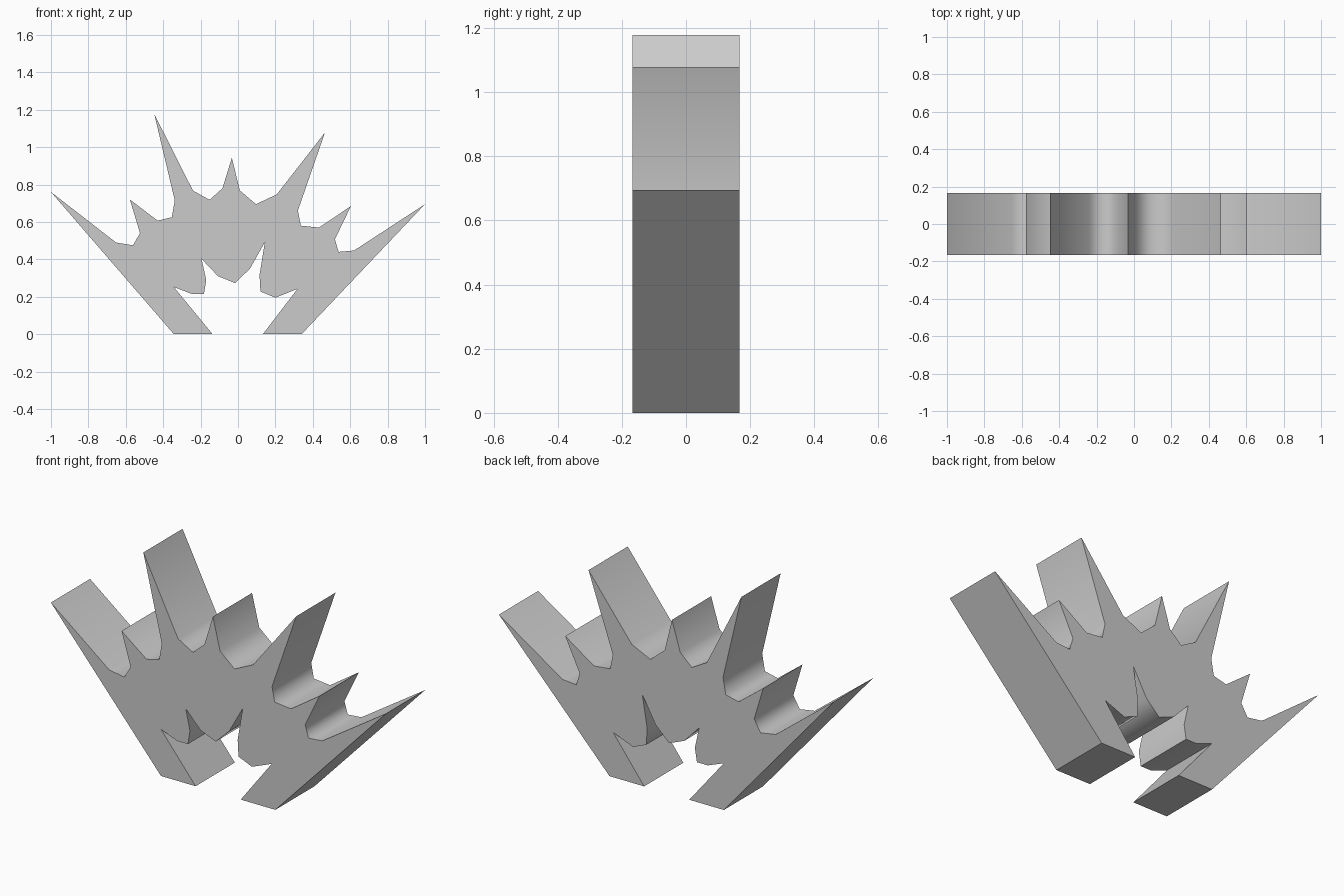
import bpy, bmesh, math
from mathutils import Vector

if "Cube" in bpy.data.objects:
    bpy.data.objects.remove(bpy.data.objects["Cube"])

HALF_DEPTH = 0.167

# Outline in the front view (x, z), clockwise from the left foot
outline = [
    # left outer edge, then the spiked crown
    (-.343, 0), (-1, .76), (-.652, .49), (-.562, .475), (-.524, .54),
    (-.578, .72), (-.43, .607), (-.354, .625), (-.338, .715),
    (-.448, 1.178), (-.241, .768), (-.152, .718), (-.083, .78),
    (-.033, .943), (.01, .768), (.096, .695), (.207, .747),
    (.465, 1.078), (.32, .66), (.336, .58), (.433, .57),
    (.604, .685), (.518, .507), (.538, .44), (.62, .447),
    (1, .695),
    # right foot, lower notches, left foot
    (.34, 0), (.133, 0), (.318, .242), (.2, .195), (.12, .228),
    (.115, .317), (.144, .493), (.064, .35), (-.016, .273),
    (-.107, .31), (-.195, .403), (-.17, .29), (-.182, .215),
    (-.247, .215), (-.343, .252), (-.136, 0),
]

bm = bmesh.new()
n = len(outline)
front = [bm.verts.new((x, -HALF_DEPTH, z)) for x, z in outline]
back = [bm.verts.new((x, HALF_DEPTH, z)) for x, z in outline]

# Flat front and back
bm.faces.new(front)
bm.faces.new(back[::-1])

# Side walls, smooth in the rounded valleys
for i in range(n):
    j = (i + 1) % n
    bm.faces.new((front[i], back[i], back[j], front[j])).smooth = True
bmesh.ops.recalc_face_normals(bm, faces=bm.faces)

# Sharp rims, spike tips and feet
for e in bm.edges:
    e.smooth = all(f.smooth for f in e.link_faces)
for i in range(n):
    p, a, b = (Vector(outline[k % n]) for k in (i, i - 1, i + 1))
    turn = (p - a).angle(b - p)
    if turn > math.radians(80) or p.y < 0.01:
        bm.edges.get((front[i], back[i])).smooth = False

mesh = bpy.data.meshes.new("spiked_burst")
bm.to_mesh(mesh)
bm.free()
burst = bpy.data.objects.new("spiked_burst", mesh)
bpy.context.collection.objects.link(burst)
